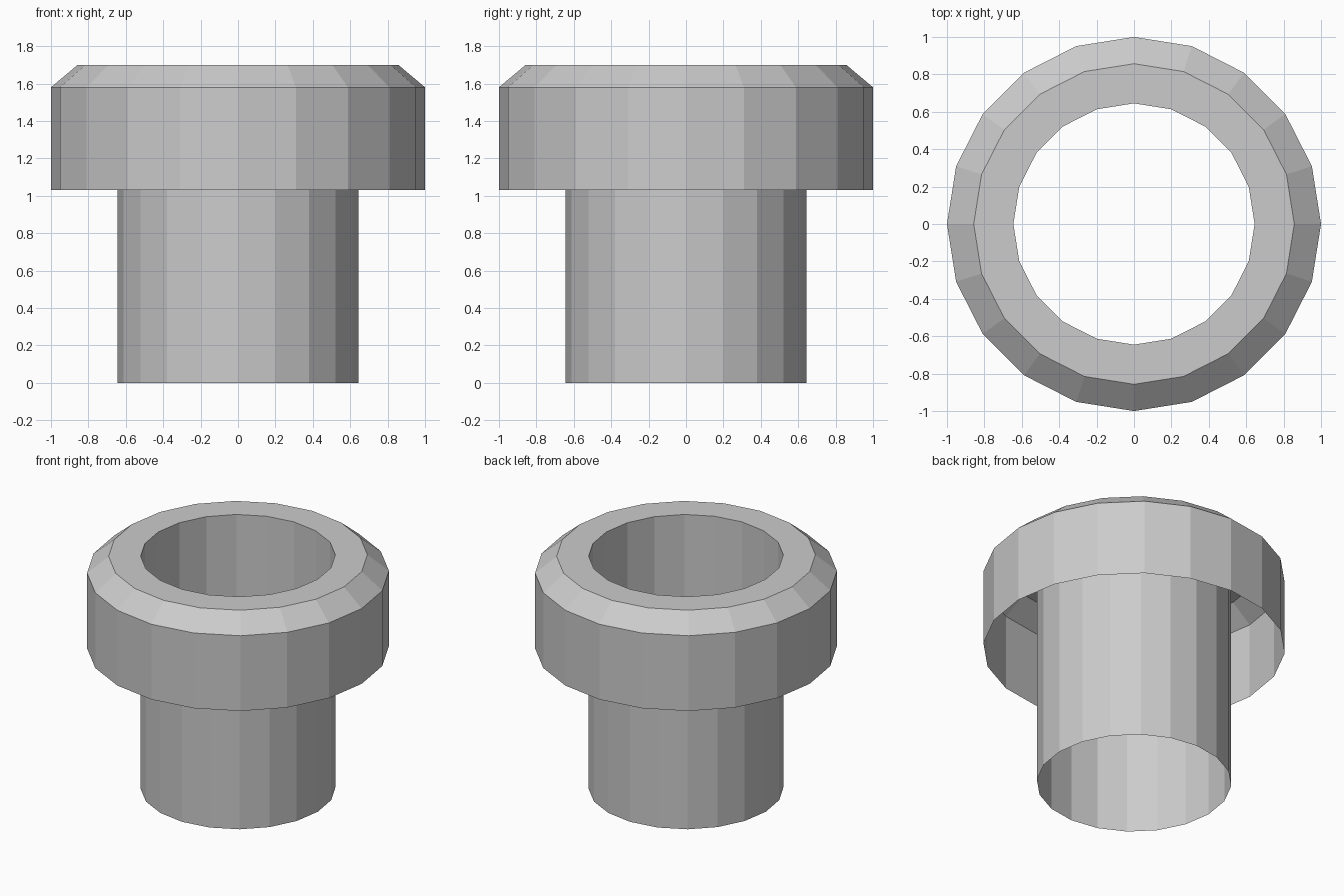
import bpy, bmesh
from math import cos, sin, tau

if "Cube" in bpy.data.objects:
    bpy.data.objects.remove(bpy.data.objects["Cube"])

SIDES = 20


def lathe(name, profile):
    """Revolve an open (radius, z) profile into a flat-shaded shell."""
    bm = bmesh.new()
    rings = [[bm.verts.new((r * cos(tau * i / SIDES), r * sin(tau * i / SIDES), z))
              for i in range(SIDES)] for r, z in profile]
    for a, b in zip(rings, rings[1:]):
        for i in range(SIDES):
            j = (i + 1) % SIDES
            bm.faces.new((a[j], a[i], b[i], b[j]))
    mesh = bpy.data.meshes.new(name)
    bm.to_mesh(mesh)
    bm.free()
    obj = bpy.data.objects.new(name, mesh)
    bpy.context.collection.objects.link(obj)
    return obj


# Thin open tube, flat rim, chamfer and hanging collar (open underneath)
lathe("collared_tube", [(0.645, 0), (0.645, 1.7), (0.857, 1.7), (1.0, 1.58), (1.0, 1.03)])
